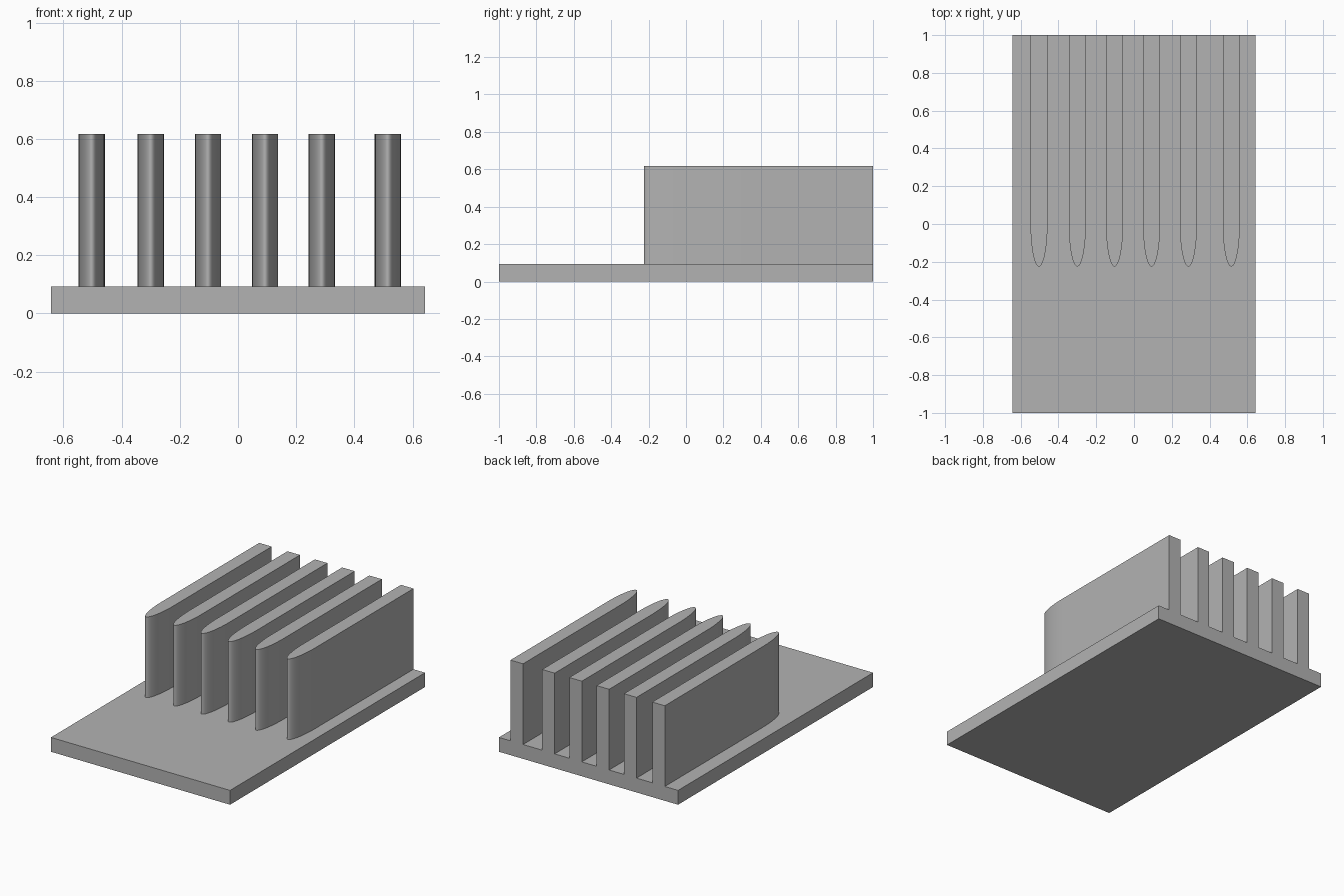
import bpy, bmesh, math

cube = bpy.data.objects.get("Cube")
if cube:
    bpy.data.objects.remove(cube, do_unlink=True)

grey = bpy.data.materials.new("plain grey")
grey.use_nodes = True
colour = (0.45, 0.45, 0.45, 1)
grey.diffuse_color = colour
grey.node_tree.nodes["Principled BSDF"].inputs["Base Color"].default_value = colour


def extrude_outline(name, outline, z0, z1):
    """Build a solid by raising a flat counter-clockwise outline from z0 to z1."""
    bm = bmesh.new()
    face = bm.faces.new([bm.verts.new((x, y, z0)) for x, y in outline])
    raised = bmesh.ops.extrude_face_region(bm, geom=[face], use_keep_orig=True)
    top = [v for v in raised["geom"] if isinstance(v, bmesh.types.BMVert)]
    bmesh.ops.translate(bm, verts=top, vec=(0, 0, z1 - z0))
    bmesh.ops.recalc_face_normals(bm, faces=bm.faces)
    mesh = bpy.data.meshes.new(name)
    bm.to_mesh(mesh)
    bm.free()
    mesh.materials.append(grey)
    obj = bpy.data.objects.new(name, mesh)
    bpy.context.collection.objects.link(obj)
    return obj


# Flat base plate
HALF_W, BASE_H, TOP = 0.643, 0.093, 0.617
extrude_outline("base_plate", [(-HALF_W, -1), (HALF_W, -1), (HALF_W, 1), (-HALF_W, 1)],
                0, BASE_H)

# Upright fins with a half-ellipse nose at the front and a square back
FIN_R, NOSE, STEPS = 0.045, 0.225, 32
nose = [(-FIN_R * math.cos(math.pi * i / STEPS), -NOSE * math.sin(math.pi * i / STEPS))
        for i in range(STEPS + 1)]
profile = nose + [(FIN_R, 1), (-FIN_R, 1)]

for n, cx in enumerate((-0.503, -0.300, -0.103, 0.093, 0.288, 0.515), 1):
    fin = extrude_outline(f"fin_{n}", [(cx + x, y) for x, y in profile], BASE_H, TOP)
    bpy.ops.object.select_all(action="DESELECT")
    fin.select_set(True)
    bpy.context.view_layer.objects.active = fin
    bpy.ops.object.shade_smooth_by_angle(angle=math.radians(40))
